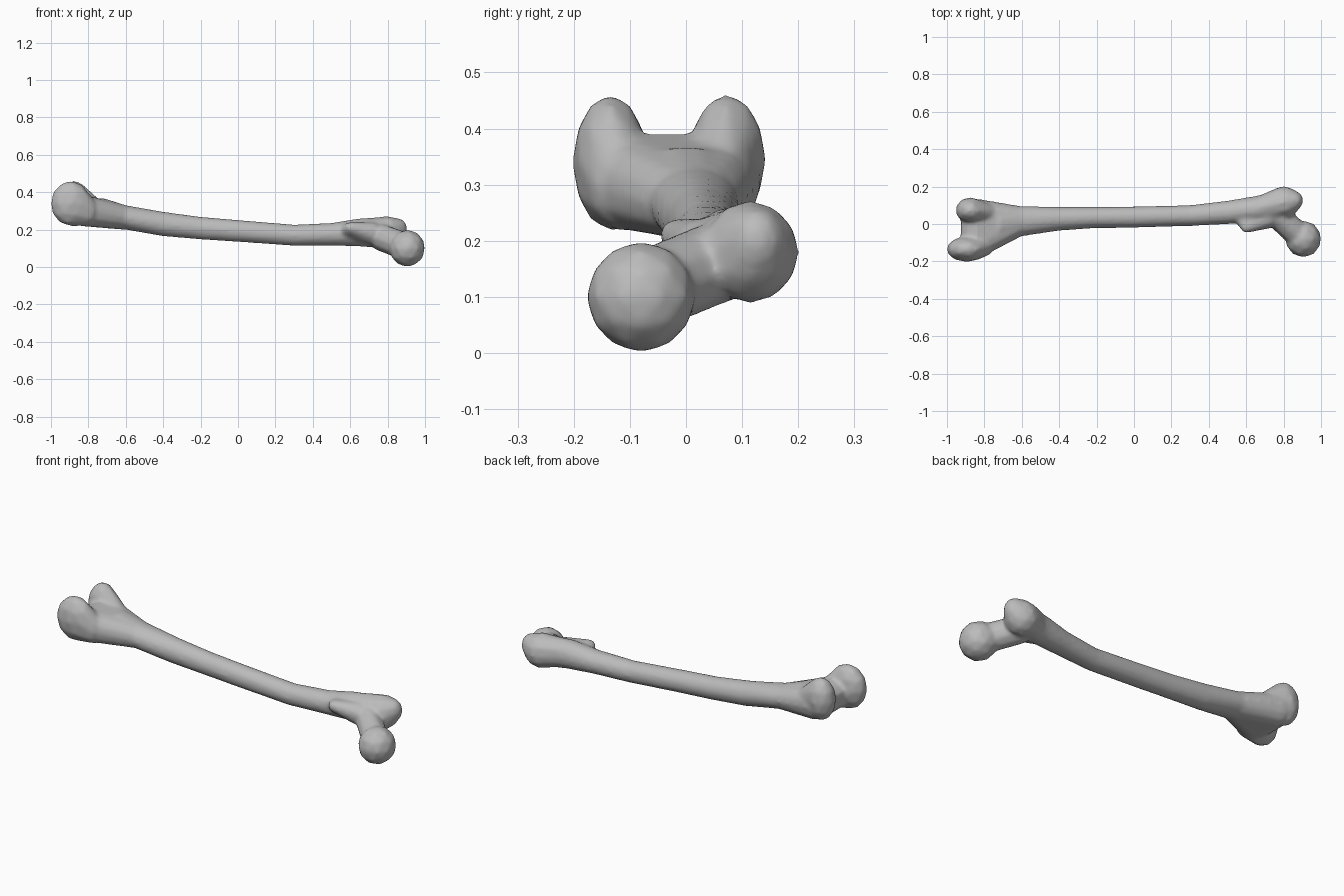
import bpy, bmesh
from math import cos, sin, pi
from mathutils import Vector, Matrix

cube = bpy.data.objects.get("Cube")
if cube:
    bpy.data.objects.remove(cube)

bone = bmesh.new()


def merge(part):
    """Add a finished part to the bone."""
    bmesh.ops.recalc_face_normals(part, faces=part.faces)
    temp = bpy.data.meshes.new("part")
    part.to_mesh(temp)
    part.free()
    bone.from_mesh(temp)
    bpy.data.meshes.remove(temp)


def hull(*blobs):
    """Skin stretched over ellipsoids, each (centre, radii)."""
    part = bmesh.new()
    for centre, radii in blobs:
        size = Matrix.Diagonal(Vector(radii)).to_4x4()
        bmesh.ops.create_icosphere(part, subdivisions=2, radius=1,
                                   matrix=Matrix.Translation(centre) @ size)
    bmesh.ops.delete(part, geom=part.edges[:], context='EDGES_FACES')
    result = bmesh.ops.convex_hull(part, input=part.verts[:])
    inside = [v for v in result["geom_interior"] if isinstance(v, bmesh.types.BMVert)]
    bmesh.ops.delete(part, geom=inside, context='VERTS')
    merge(part)


def loft(sections, sides=14):
    """Closed tube through ellipses (x, y, z, half width, half height)."""
    part = bmesh.new()
    rings = []
    for x, y, z, ry, rz in sections:
        angles = [2 * pi * i / sides for i in range(sides)]
        rings.append([part.verts.new((x, y + ry * cos(a), z + rz * sin(a))) for a in angles])
    for a, b in zip(rings, rings[1:]):
        for i in range(sides):
            j = (i + 1) % sides
            part.faces.new((a[i], a[j], b[j], b[i]))
    part.faces.new(rings[0])
    part.faces.new(rings[-1])
    merge(part)


# Shaft
loft([
    (-0.72, 0.00, 0.295, 0.10, 0.075),
    (-0.60, 0.015, 0.265, 0.081, 0.066),
    (-0.40, 0.028, 0.23, 0.064, 0.066),
    (-0.20, 0.035, 0.208, 0.057, 0.061),
    (0.00, 0.037, 0.193, 0.057, 0.059),
    (0.30, 0.045, 0.17, 0.056, 0.057),
    (0.50, 0.062, 0.175, 0.063, 0.061),
    (0.65, 0.08, 0.185, 0.07, 0.076),
    (0.78, 0.10, 0.18, 0.08, 0.08),
])

# Knee end: flare, bridge and two condyles
hull(((-0.84, -0.115, 0.305), (0.06, 0.07, 0.085)),
     ((-0.84, 0.065, 0.305), (0.06, 0.07, 0.085)),
     ((-0.60, 0.015, 0.265), (0.03, 0.08, 0.066)))
hull(((-0.86, -0.10, 0.31), (0.07, 0.07, 0.075)),
     ((-0.86, 0.06, 0.31), (0.07, 0.07, 0.075)))
hull(((-0.895, -0.135, 0.34), (0.108, 0.068, 0.122)),
     ((-0.80, -0.115, 0.30), (0.05, 0.06, 0.08)))
hull(((-0.875, 0.073, 0.345), (0.08, 0.07, 0.118)),
     ((-0.78, 0.06, 0.33), (0.05, 0.05, 0.05)))

# Hip end: greater trochanter
hull(((0.80, 0.115, 0.18), (0.09, 0.088, 0.092)),
     ((0.86, 0.125, 0.20), (0.045, 0.05, 0.06)),
     ((0.66, 0.085, 0.19), (0.05, 0.06, 0.07)))

# Lesser trochanter
hull(((0.60, -0.018, 0.21), (0.03, 0.03, 0.03)),
     ((0.57, 0.04, 0.19), (0.04, 0.04, 0.04)),
     ((0.72, 0.035, 0.18), (0.06, 0.06, 0.06)))

# Neck and ball head
hull(((0.76, 0.05, 0.16), (0.06, 0.075, 0.075)),
     ((0.88, -0.06, 0.115), (0.07, 0.07, 0.075)))
hull(((0.905, -0.08, 0.10), (0.097, 0.099, 0.10)))

mesh = bpy.data.meshes.new("thigh_bone")
bone.to_mesh(mesh)
bone.free()
obj = bpy.data.objects.new("thigh_bone", mesh)
bpy.context.collection.objects.link(obj)

# Fuse the parts and soften the joins
remesh = obj.modifiers.new("fuse", 'REMESH')
remesh.mode = 'VOXEL'
remesh.voxel_size = 0.01
remesh.use_smooth_shade = True
soften = obj.modifiers.new("soften", 'SMOOTH')
soften.factor = 0.5
soften.iterations = 6

# Colour
grey = bpy.data.materials.new("bone_grey")
grey.use_nodes = True
colour = (0.5, 0.5, 0.5, 1)
grey.diffuse_color = colour
grey.node_tree.nodes["Principled BSDF"].inputs["Base Color"].default_value = colour
mesh.materials.append(grey)
